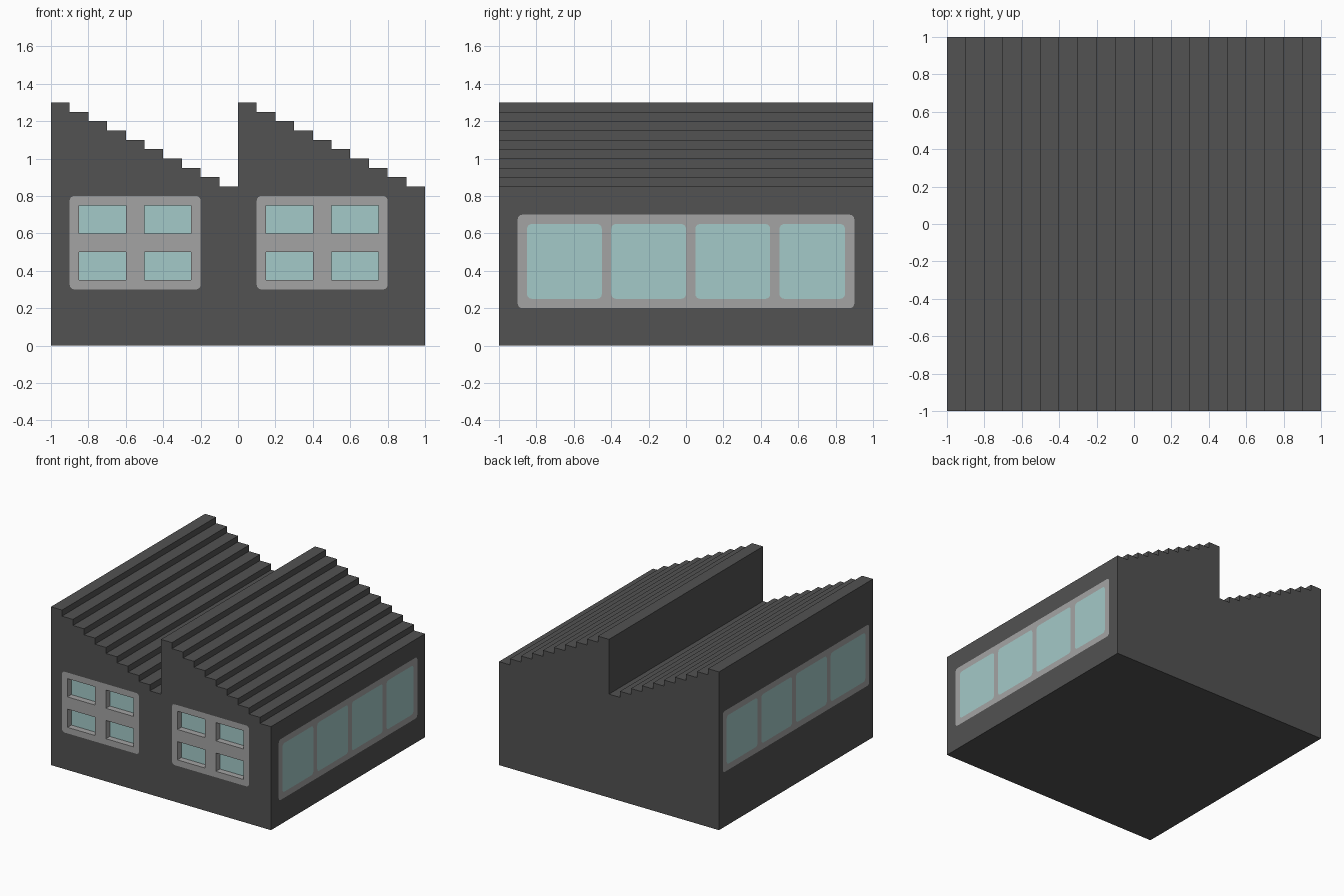
import bpy, math
from mathutils import Vector
from mathutils.geometry import tessellate_polygon

if "Cube" in bpy.data.objects:
    bpy.data.objects.remove(bpy.data.objects["Cube"])


def material(name, rgb):
    m = bpy.data.materials.new(name)
    m.diffuse_color = (*rgb, 1.0)
    m.use_nodes = True
    m.node_tree.nodes["Principled BSDF"].inputs["Base Color"].default_value = m.diffuse_color
    return m


WALL = material("dark grey wall", (0.084, 0.084, 0.084))
FRAME = material("light grey frame", (0.37, 0.37, 0.37))
GLASS = material("pale teal glass", (0.368, 0.588, 0.578))

# Each wall: outward direction and mapping of (along, up, depth into wall)
SIDES = {
    "front": (Vector((0, -1, 0)), lambda u, v, d=0: Vector((u, -1 + d, v))),
    "back": (Vector((0, 1, 0)), lambda u, v, d=0: Vector((u, 1 - d, v))),
    "right": (Vector((1, 0, 0)), lambda u, v, d=0: Vector((1 - d, u, v))),
    "left": (Vector((-1, 0, 0)), lambda u, v, d=0: Vector((-1 + d, u, v))),
}


class Part:
    """Collects oriented faces and turns them into one object."""

    def __init__(self):
        self.verts, self.faces, self.keys = [], [], {}

    def face(self, pts, toward):
        n = (pts[1] - pts[0]).cross(pts[2] - pts[0])
        if n.dot(toward) < 0:
            pts = pts[::-1]
        ids = []
        for p in pts:
            key = tuple(round(c, 5) for c in p)
            if key not in self.keys:
                self.keys[key] = len(self.verts)
                self.verts.append(key)
            ids.append(self.keys[key])
        self.faces.append(ids)

    def sheet(self, side, loops, depth=0):
        """Flat sheet: first loop is the outline, the others are holes."""
        out, put = SIDES[side]
        loops3 = [[put(u, v, depth) for u, v in lp] for lp in loops]
        flat = [p for lp in loops3 for p in lp]
        for tri in tessellate_polygon(loops3):
            self.face([flat[i] for i in tri], out)

    def build(self, name, mat):
        me = bpy.data.meshes.new(name)
        me.from_pydata(self.verts, [], self.faces)
        me.materials.append(mat)
        me.update()
        ob = bpy.data.objects.new(name, me)
        bpy.context.collection.objects.link(ob)
        return ob


def rect(u0, u1, v0, v1, r=0.0, seg=4):
    if r == 0:
        return [(u0, v0), (u1, v0), (u1, v1), (u0, v1)]
    pts = []
    for k, (cu, cv) in enumerate([(u1 - r, v1 - r), (u0 + r, v1 - r),
                                  (u0 + r, v0 + r), (u1 - r, v0 + r)]):
        for i in range(seg + 1):
            a = math.pi / 2 * (k + i / seg)
            pts.append((cu + r * math.cos(a), cv + r * math.sin(a)))
    return pts


# Windows: (name, side, frame outline, pane outlines, recess depth)
windows = []
for name, x in (("front_window_left", -0.9), ("front_window_right", 0.1)):
    panes = [rect(x + du, x + du + 0.25, z, z + 0.15)
             for du in (0.05, 0.4) for z in (0.35, 0.6)]
    windows.append((name, "front", rect(x, x + 0.7, 0.3, 0.8, 0.025), panes, 0.05))
right_spans = [(-0.85, -0.45), (-0.4, 0), (0.05, 0.45), (0.5, 0.85)]
left_spans = [(0.5, 0.9), (0.05, 0.45), (-0.4, 0), (-0.9, -0.45)]
windows.append(("right_window", "right", rect(-0.9, 0.9, 0.2, 0.7, 0.025),
                [rect(a, b, 0.25, 0.65, 0.025) for a, b in right_spans], 0))
windows.append(("left_window", "left", rect(-0.95, 0.95, 0.45, 0.95, 0.025),
                [rect(a, b, 0.5, 0.9, 0.025) for a, b in left_spans], 0))

# Stepped sawtooth roof line
roof = []
for start in (-1.0, 0.0):
    for i in range(10):
        z = 1.3 - 0.05 * i
        roof += [(start + 0.1 * i, z), (start + 0.1 * (i + 1), z)]
profile = [(-1, 0)] + roof + [(1, 0)]


def holes(side):
    return [w[2] for w in windows if w[1] == side]


# Building shell: walls with window openings, roof steps, floor
shell = Part()
shell.sheet("front", [profile] + holes("front"))
shell.sheet("back", [profile])
shell.sheet("right", [rect(-1, 1, 0, 0.85)] + holes("right"))
shell.sheet("left", [rect(-1, 1, 0, 1.3)] + holes("left"))
for (xa, za), (xb, zb) in zip(roof, roof[1:]):
    quad = [Vector((xa, -1, za)), Vector((xb, -1, zb)),
            Vector((xb, 1, zb)), Vector((xa, 1, za))]
    # treads face up; small risers face right, the tall one faces left
    if abs(za - zb) < 1e-6:
        toward = Vector((0, 0, 1))
    else:
        toward = Vector((1 if zb < za else -1, 0, 0))
    shell.face(quad, toward)
shell.face([Vector((-1, -1, 0)), Vector((1, -1, 0)), Vector((1, 1, 0)),
            Vector((-1, 1, 0))], Vector((0, 0, -1)))
shell.build("building_shell", WALL)

# Window frames with reveals, and the glass behind them
for name, side, outline, panes, depth in windows:
    put = SIDES[side][1]
    frame, glass = Part(), Part()
    frame.sheet(side, [outline] + panes)
    for pane in panes:
        glass.sheet(side, [pane], depth)
        if depth:
            mid = put(sum(p[0] for p in pane) / len(pane),
                      sum(p[1] for p in pane) / len(pane), depth / 2)
            for a, b in zip(pane, pane[1:] + pane[:1]):
                quad = [put(*a), put(*b), put(*b, depth), put(*a, depth)]
                frame.face(quad, mid - sum(quad, Vector()) / 4)
    frame.build(name + "_frame", FRAME)
    glass.build(name + "_glass", GLASS)
